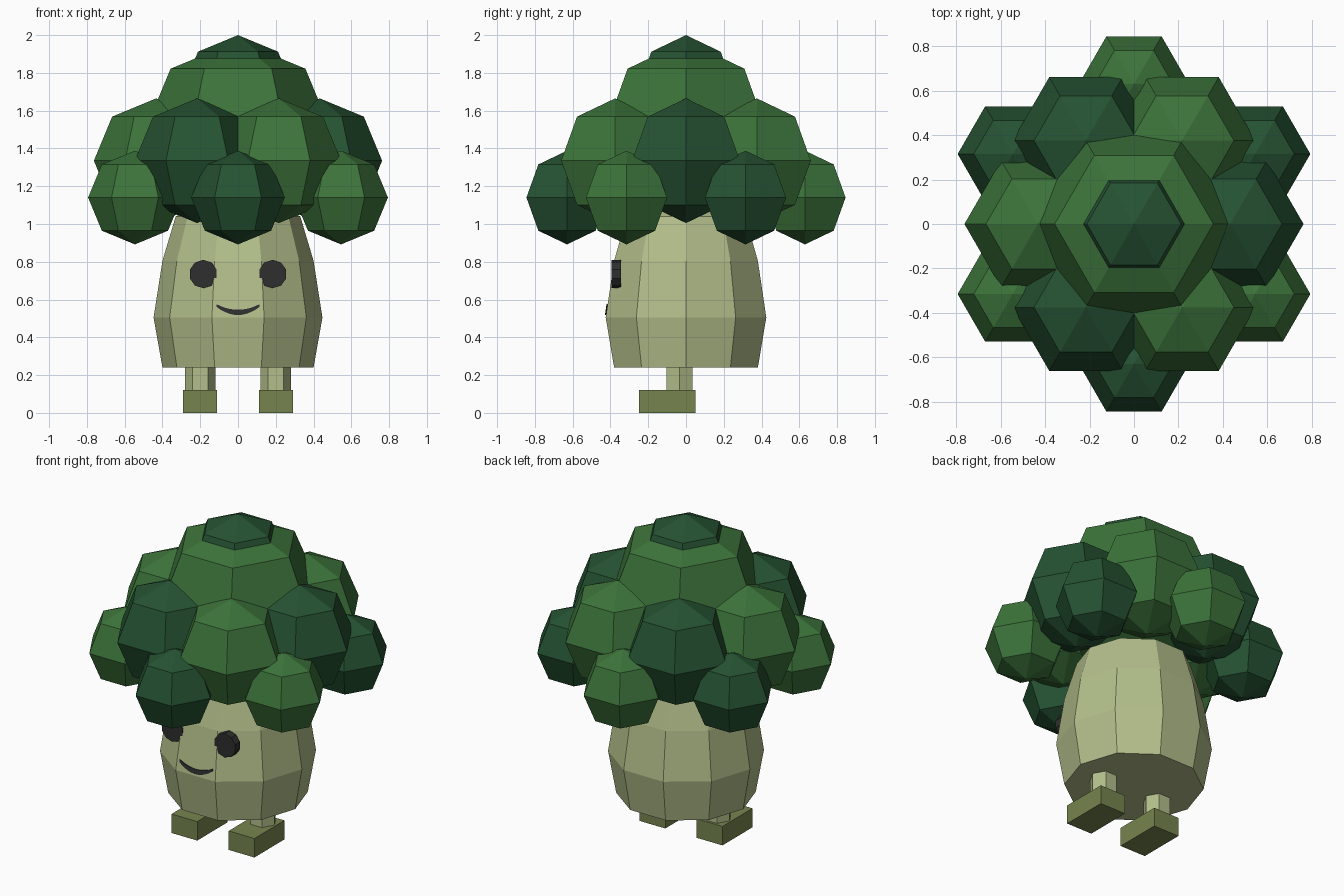
import bpy, bmesh, math
from mathutils import Matrix

if "Cube" in bpy.data.objects:
    bpy.data.objects.remove(bpy.data.objects["Cube"])


def material(name, srgb):
    m = bpy.data.materials.new(name)
    lin = [((c / 255 + 0.055) / 1.055) ** 2.4 for c in srgb]
    m.diffuse_color = (*lin, 1)
    m.use_nodes = True
    m.node_tree.nodes["Principled BSDF"].inputs["Base Color"].default_value = m.diffuse_color
    return m


GREEN = material("leaf green", (60, 115, 58))
DARK = material("dark leaf green", (37, 82, 50))
STEM = material("pale stem", (178, 190, 138))
SHOE = material("olive", (118, 133, 78))
BLACK = material("charcoal", (46, 46, 46))


def finish(name, bm, mat):
    bmesh.ops.recalc_face_normals(bm, faces=bm.faces)
    mesh = bpy.data.meshes.new(name)
    bm.to_mesh(mesh)
    bm.free()
    mesh.materials.append(mat)
    ob = bpy.data.objects.new(name, mesh)
    bpy.context.collection.objects.link(ob)
    return ob


def lathe(name, profile, sides, mat, loc=(0, 0, 0), rot=None):
    """Flat-faced solid of revolution from (radius, z) points; radius 0 makes a pole."""
    bm = bmesh.new()
    rings = []
    for r, z in profile:
        n = 1 if r == 0 else sides
        rings.append([bm.verts.new((r * math.cos(2 * math.pi * i / sides),
                                    r * math.sin(2 * math.pi * i / sides), z))
                      for i in range(n)])
    for a, b in zip(rings, rings[1:]):
        for i in range(sides):
            j = (i + 1) % sides
            if len(a) == 1:
                bm.faces.new((a[0], b[j], b[i]))
            elif len(b) == 1:
                bm.faces.new((a[i], a[j], b[0]))
            else:
                bm.faces.new((a[i], a[j], b[j], b[i]))
    for ring in (rings[0], rings[-1]):
        if len(ring) > 1:
            bm.faces.new(ring)
    bm.transform(Matrix.Translation(loc) @ (rot or Matrix()))
    return finish(name, bm, mat)


def floret(name, radius, loc, mat):
    k = radius * math.sqrt(0.5)
    lathe(name, [(0, -radius), (k, -k), (radius, 0), (k, k), (0, radius)], 6, mat, loc)


# Crown: a big centre, a cap, and two staggered rings in alternating greens
floret("crown_centre", 0.505, (0, 0, 1.465), GREEN)
floret("crown_cap", 0.3, (0, 0, 1.70), DARK)
for i in range(6):
    a = math.radians(60 * i)
    floret("upper_floret", 0.33, (0.433 * math.cos(a), 0.433 * math.sin(a), 1.335),
           GREEN if i % 2 else DARK)
    a += math.radians(30)
    floret("lower_floret", 0.248, (0.63 * math.cos(a), 0.63 * math.sin(a), 1.14),
           GREEN if i % 2 else DARK)

# Ten-sided stem body
lathe("stem_body", [(0.40, 0.24), (0.447, 0.505), (0.40, 0.805), (0.33, 1.04), (0.22, 1.10)],
      10, STEM)

# Legs, shoes and eyes on both sides
for s in (-1, 1):
    lathe("leg", [(0.08, 0.1), (0.08, 0.26)], 6, STEM, (0.2 * s, -0.035, 0))

    bm = bmesh.new()
    bmesh.ops.create_cube(bm, size=1)
    bm.transform(Matrix.Translation((0.2 * s, -0.1, 0.06)) @ Matrix.Diagonal((0.18, 0.3, 0.12, 1)))
    finish("shoe", bm, SHOE)

    turn = Matrix.Rotation(math.pi / 2, 4, 'X') @ Matrix.Rotation(math.pi / 2, 4, 'Z')
    lathe("eye", [(0.075, 0), (0.075, 0.05)], 10, BLACK, (0.184 * s, -0.344, 0.735), turn)


# Smiling mouth: thin crescent plate following the slope of the front face
def front_y(z):
    return -0.951 * (0.447 - 0.047 * (z - 0.505) / 0.3)


bm = bmesh.new()
columns = []
STEPS = 10
for i in range(STEPS + 1):
    t = 2 * i / STEPS - 1
    low, high = 0.518 + 0.044 * t * t, 0.546 + 0.03 * t * t
    columns.append([bm.verts.new((0.115 * t, front_y(z) - d, z))
                    for z, d in ((low, 0.006), (high, 0.006), (high, -0.002), (low, -0.002))])
for a, b in zip(columns, columns[1:]):
    for i in range(4):
        j = (i + 1) % 4
        bm.faces.new((a[i], a[j], b[j], b[i]))
bm.faces.new(columns[0])
bm.faces.new(columns[-1])
finish("mouth", bm, BLACK)
